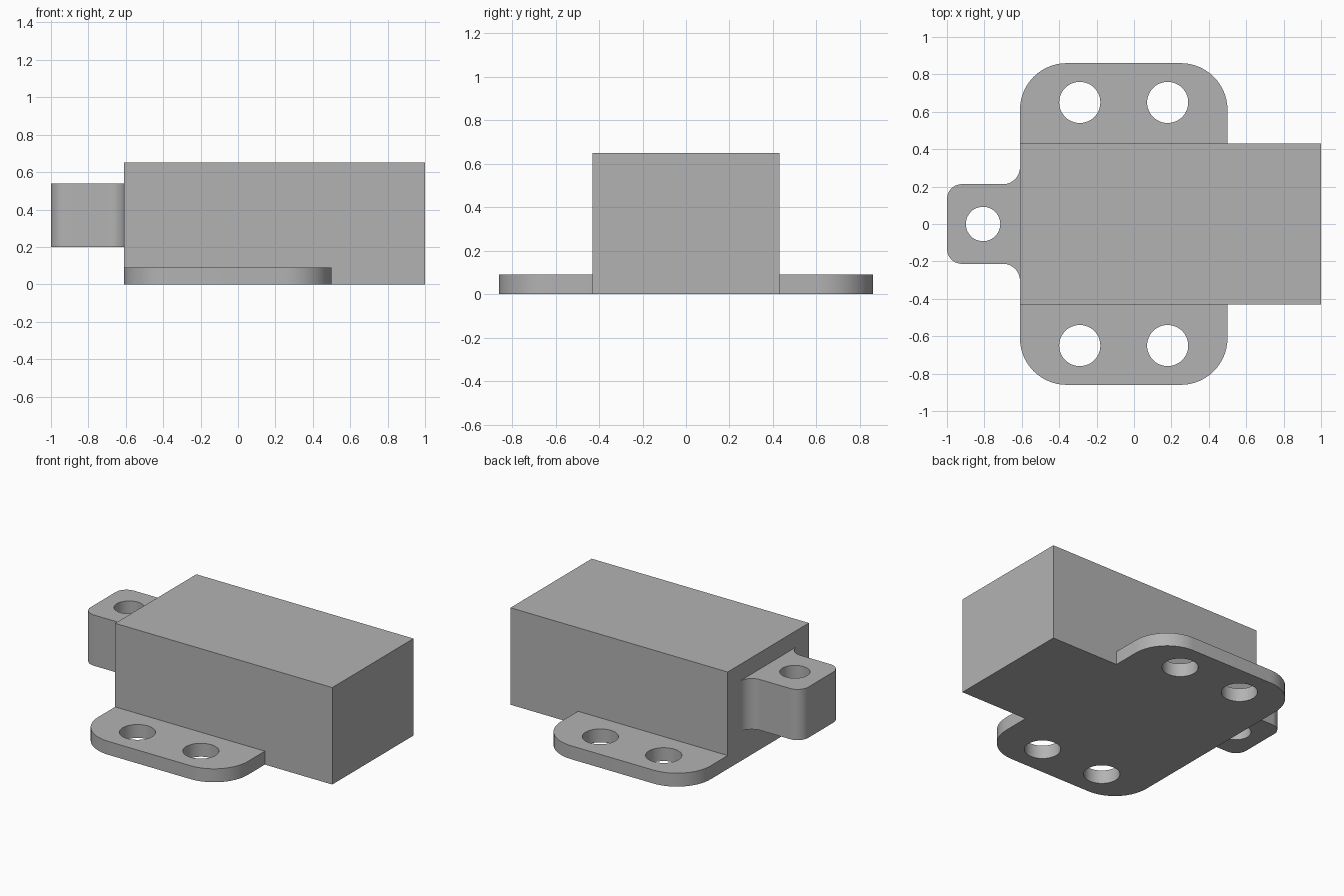
import bpy, bmesh
from math import cos, sin, pi, radians

cube = bpy.data.objects.get("Cube")
if cube:
    bpy.data.objects.remove(cube, do_unlink=True)

grey = bpy.data.materials.new("plain grey")
grey.use_nodes = True
grey.diffuse_color = (0.45, 0.45, 0.45, 1)
grey.node_tree.nodes["Principled BSDF"].inputs["Base Color"].default_value = grey.diffuse_color

BACK, FRONT, HALF_W, HEIGHT = -0.61, 1.0, 0.43, 0.65


def arc(cx, cy, r, start, end, steps=14):
    """Points along an arc, angles in degrees."""
    return [(cx + r * cos(radians(start + (end - start) * i / steps)),
             cy + r * sin(radians(start + (end - start) * i / steps)))
            for i in range(steps + 1)]


def circle(cx, cy, r, steps=48):
    return arc(cx, cy, r, 0, 360, steps)[:-1]


def finish(name, bm):
    bmesh.ops.recalc_face_normals(bm, faces=bm.faces[:])
    mesh = bpy.data.meshes.new(name)
    bm.to_mesh(mesh)
    bm.free()
    mesh.materials.append(grey)
    obj = bpy.data.objects.new(name, mesh)
    bpy.context.collection.objects.link(obj)
    bpy.ops.object.select_all(action='DESELECT')
    obj.select_set(True)
    bpy.context.view_layer.objects.active = obj
    bpy.ops.object.shade_smooth_by_angle(angle=radians(30))
    return obj


def plate(name, outline, holes, z0, z1, hidden):
    """Extrude an outline with holes; drop the walls that butt on the body."""
    bm = bmesh.new()
    edges = []
    for loop in [outline] + holes:
        verts = [bm.verts.new((x, y, z0)) for x, y in loop]
        edges += [bm.edges.new((verts[i - 1], verts[i])) for i in range(len(verts))]
    bmesh.ops.triangle_fill(bm, use_beauty=True, edges=edges, normal=(0, 0, 1))
    geo = bmesh.ops.extrude_face_region(bm, geom=bm.faces[:], use_keep_orig=True)
    top = [g for g in geo["geom"] if isinstance(g, bmesh.types.BMVert)]
    bmesh.ops.translate(bm, verts=top, vec=(0, 0, z1 - z0))
    bmesh.ops.recalc_face_normals(bm, faces=bm.faces[:])
    buried = [f for f in bm.faces if all(hidden(v.co) for v in f.verts)]
    bmesh.ops.delete(bm, geom=buried, context='FACES')
    return finish(name, bm)


# Main block
bm = bmesh.new()
bmesh.ops.create_cube(bm, size=1)
for v in bm.verts:
    v.co = (FRONT if v.co.x > 0 else BACK,
            HALF_W if v.co.y > 0 else -HALF_W,
            HEIGHT if v.co.z > 0 else 0)
finish("main_block", bm)

# Mounting flanges, one on each long side
END, EDGE, R = 0.5, 0.86, 0.25
for name, side in (("back_flange", 1), ("front_flange", -1)):
    outline = ([(BACK, HALF_W), (END, HALF_W)]
               + arc(END - R, EDGE - R, R, 0, 90)
               + arc(BACK + R, EDGE - R, R, 90, 180))
    holes = [circle(x, 0.65, 0.11) for x in (-0.29, 0.18)]
    mirror = lambda pts: [(x, y * side) for x, y in pts]
    plate(name, mirror(outline), [mirror(h) for h in holes], 0, 0.09,
          lambda co: abs(abs(co.y) - HALF_W) < 1e-4)

# End lug with rounded corners and fillets into the block
LUG, TIP, r, f = 0.213, -1.0, 0.08, 0.09
upper = (arc(BACK - f, LUG + f, f, 360, 270)
         + arc(TIP + r, LUG - r, r, 90, 180))
lower = [(x, -y) for x, y in reversed(upper)]
plate("end_lug", upper + lower, [circle(-0.807, 0, 0.092)], 0.2, 0.54,
      lambda co: abs(co.x - BACK) < 1e-4)
